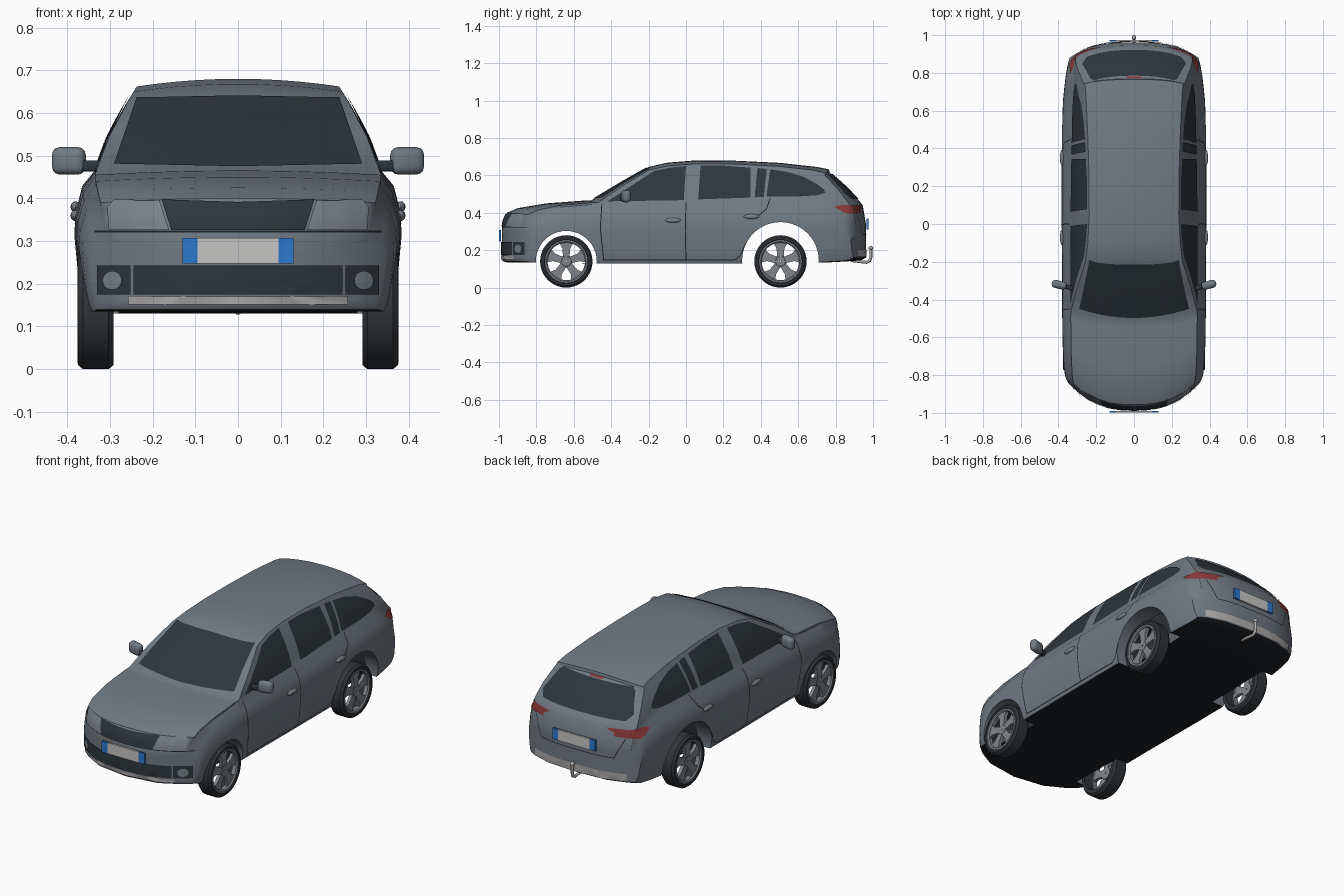
import bpy, bmesh, math
from mathutils import Vector, Matrix
from mathutils.bvhtree import BVHTree

if "Cube" in bpy.data.objects:
    bpy.data.objects.remove(bpy.data.objects["Cube"])

def material(name, r, g, b):
    m = bpy.data.materials.new(name)
    m.diffuse_color = (r, g, b, 1)
    m.use_nodes = True
    m.node_tree.nodes["Principled BSDF"].inputs["Base Color"].default_value = m.diffuse_color
    return m

PAINT = material("grey paint", .165, .195, .225)
GLASS = material("dark glass", .027, .037, .045)
BLACK = material("black underside", .012, .015, .018)
RUBBER = material("tyre rubber", .03, .036, .042)
RED = material("red lamp", .26, .04, .04)
SILVER = material("silver trim", .42, .40, .40)
PLATE = material("plate white", .56, .56, .55)
BLUE = material("plate blue", .025, .19, .62)
LENS = material("lamp lens", .20, .23, .26)
RIM = material("rim metal", .22, .24, .265)

def add(name, bm, *mats, angle=35):
    me = bpy.data.meshes.new(name)
    bm.to_mesh(me)
    bm.free()
    for m in mats:
        me.materials.append(m)
    me.polygons.foreach_set("use_smooth", [True] * len(me.polygons))
    me.set_sharp_from_angle(angle=math.radians(angle))
    ob = bpy.data.objects.new(name, me)
    bpy.context.collection.objects.link(ob)
    return ob

def interp(table, v):
    if v <= table[0][0]:
        return table[0][1]
    for (a, p), (b, q) in zip(table, table[1:]):
        if v <= b:
            return p + (q - p) * (v - a) / (b - a)
    return table[-1][1]

# ---- body shell: stations are y, bottom, shoulder, roof edge, roof centre, half width
STATIONS = [
    (-.985, .15, .30, .305, .31, .345), (-.977, .14, .34, .35, .36, .355),
    (-.957, .135, .38, .39, .40, .365), (-.90, .135, .405, .415, .425, .372),
    (-.75, .135, .43, .44, .45, .378), (-.55, .13, .445, .455, .465, .38),
    (-.505, .13, .45, .456, .467, .38), (-.35, .13, .452, .545, .56, .38),
    (-.20, .13, .453, .628, .645, .381), (-.10, .13, .455, .65, .668, .382),
    (.05, .13, .46, .662, .68, .383), (.25, .13, .465, .661, .679, .383),
    (.50, .13, .47, .648, .667, .382), (.70, .135, .47, .627, .645, .376),
    (.765, .135, .465, .612, .632, .371), (.768, .135, .465, .598, .616, .371),
    (.86, .14, .45, .52, .535, .362), (.925, .145, .435, .455, .465, .352),
    (.945, .15, .42, .43, .44, .347), (.962, .16, .33, .335, .34, .34)]
CABIN = [(.455, .335), (.55, .30), (.64, .25), (.662, .235)]
FLANK = [(0, .93), (.06, .95), (.2, .972), (.55, 1), (.7, .995), (.88, .955)]

def section(st, scale=1):
    y, zb, zs, ze, zt, hw = st
    half = [(0, zb), (.5 * hw, zb), (.8 * hw, zb)]
    half += [(hw * f, zb + t * (zs - zb)) for t, f in FLANK]
    for i in range(6):
        z = zs + (ze - zs) * i / 5
        half.append((interp(CABIN, z) * hw / .38, z))
    xe = half[-1][0]
    half += [(xe * f, zt - (zt - ze) * f * f) for f in (.93, .8, .6, .4, .2, 0)]
    ring = half + [(-x, z) for x, z in half[-2:0:-1]]
    zc = (zb + zt) / 2
    out = []
    for x, z in ring:
        x, z = x * scale, zc + (z - zc) * scale
        # bow the nose and tail in plan
        f = max(0, (-.2 - y) / .78) ** 1.3
        r = min(1, max(0, (y - .5) / .45))
        out.append((x, y + .17 * f * (abs(x) / .375) ** 2.5 - .085 * r * (abs(x) / .345) ** 3, z))
    return out

bm = bmesh.new()
CAP = (.85, .7, .5, .3, .1)
rings = [section(STATIONS[0], s) for s in CAP[::-1]] + [section(s) for s in STATIONS] \
    + [section(STATIONS[-1], s) for s in CAP]
rings = [[bm.verts.new(p) for p in ring] for ring in rings]
for a, b in zip(rings, rings[1:]):
    for i in range(len(a)):
        j = (i + 1) % len(a)
        bm.faces.new((a[i], a[j], b[j], b[i]))
bm.faces.new(rings[0])
bm.faces.new(rings[-1])
bmesh.ops.recalc_face_normals(bm, faces=bm.faces)
for f in bm.faces:
    f.material_index = int(f.normal.z < -.8 and f.calc_center_median().z < .17)
SURFACE = BVHTree.FromBMesh(bm)
body = add("body", bm, PAINT, BLACK)

# ---- wheel arches cut out of the shell, inner caps removed
WHEELS = [(-.64, .14, .163), (.505, .145, .205)]
bm = bmesh.new()
for y, z, r in WHEELS:
    for s in (-1, 1):
        m = Matrix.Translation((s * .43, y, z)) @ Matrix.Rotation(math.pi / 2, 4, 'Y')
        bmesh.ops.create_cone(bm, cap_ends=True, segments=48, radius1=r, radius2=r, depth=.3, matrix=m)
cutter = add("arch_cutter", bm)
cutter.hide_render = True
mod = body.modifiers.new("arches", 'BOOLEAN')
mod.operation, mod.solver, mod.object = 'DIFFERENCE', 'EXACT', cutter
cut = bpy.data.meshes.new_from_object(body.evaluated_get(bpy.context.evaluated_depsgraph_get()))
body.modifiers.clear()
bpy.data.objects.remove(cutter)
bm = bmesh.new()
bm.from_mesh(cut)
bmesh.ops.delete(bm, geom=[f for f in bm.faces if abs(f.normal.x) > .98
                           and abs(abs(f.calc_center_median().x) - .28) < .002], context='FACES')
bm.to_mesh(cut)
bm.free()
cut.set_sharp_from_angle(angle=math.radians(35))
body.data = cut

# ---- thin plates wrapped on the shell from a 2D outline
def decal(name, polys, side, mat, mirror=False, off=.004, step=.015):
    """side: 'x' outline is (y,z); 'front'/'rear' outline is (x,z)."""
    bm = bmesh.new()
    for pts in polys:
        bm.faces.new([bm.verts.new((u, v, 0)) for u, v in pts])
    bmesh.ops.triangulate(bm, faces=bm.faces)
    for k in (0, 1):
        vals = [v.co[k] for v in bm.verts]
        n = Vector((1 - k, k, 0))
        c = min(vals) + step
        while c < max(vals) - .001:
            bmesh.ops.bisect_plane(bm, geom=bm.verts[:] + bm.edges[:] + bm.faces[:], plane_co=n * c, plane_no=n)
            c += step
    missed = []
    for v in bm.verts:
        u, w = v.co.x, v.co.y
        start, d = {'x': ((2, u, w), (-1, 0, 0)), 'front': ((u, -2, w), (0, 1, 0)),
                    'rear': ((u, 2, w), (0, -1, 0))}[side]
        hit, n, _, _ = SURFACE.ray_cast(Vector(start), Vector(d))
        if hit is None:
            missed.append(v)
        else:
            v.co = hit + n * off
    bmesh.ops.delete(bm, geom=missed, context='VERTS')
    bmesh.ops.recalc_face_normals(bm, faces=bm.faces)
    if mirror:
        geo = bmesh.ops.duplicate(bm, geom=bm.verts[:] + bm.edges[:] + bm.faces[:])["geom"]
        for v in [g for g in geo if isinstance(g, bmesh.types.BMVert)]:
            v.co.x *= -1
        bmesh.ops.reverse_faces(bm, faces=[g for g in geo if isinstance(g, bmesh.types.BMFace)])
    return add(name, bm, mat)

def rect(x0, x1, z0, z1):
    return [(x0, z0), (x1, z0), (x1, z1), (x0, z1)]

def disc(x, z, r):
    return [(x + r * math.cos(a * math.pi / 10), z + r * math.sin(a * math.pi / 10)) for a in range(20)]

def line(pts, w=.005):
    out = []
    for a, b in zip(pts, pts[1:]):
        a, b = Vector(a), Vector(b)
        n = Vector((a.y - b.y, b.x - a.x)).normalized() * w / 2
        out.append([a + n, a - n, b - n, b + n])
    return out

# windows
decal("windscreen", [[(-.29, .478), (0, .472), (.29, .478), (.237, .633), (0, .638), (-.237, .633)]], 'front', GLASS)
decal("rear_window", [[(-.25, .472), (.25, .472), (.275, .5), (.228, .592), (.21, .603),
                       (-.21, .603), (-.228, .592), (-.275, .5)]], 'rear', GLASS)
decal("side_windows", [
    [(-.42, .46), (-.17, .622), (-.08, .64), (0, .648), (-.012, .466)],
    [(.065, .47), (.078, .65), (.2, .65), (.345, .639), (.345, .48)],
    [(.367, .481), (.382, .637), (.432, .632), (.416, .484)],
    [(.43, .485), (.45, .63), (.54, .617), (.63, .59), (.70, .552), (.74, .522), (.742, .505), (.70, .492), (.60, .486)],
], 'x', GLASS, True)
# front details
decal("grille", [[(-.155, .325), (.155, .325), (.178, .396), (0, .39), (-.178, .396)]], 'front', GLASS)
decal("headlights", [[(.16, .325), (.30, .325), (.304, .38), (.29, .394), (.183, .394)]], 'front', LENS, True)
decal("lower_intake", [rect(-.243, .243, .175, .243), rect(.25, .328, .175, .243),
                       rect(-.328, -.25, .175, .243)], 'front', GLASS)
decal("fog_lamps", [disc(.29, .208, .022)], 'front', LENS, True, .008)
decal("front_lip", [rect(-.255, .255, .152, .171)], 'front', SILVER)
decal("bumper_seam", line([(-.335, .322), (.335, .322)], .004), 'front', BLACK, off=.002)
# rear details
decal("tail_lamps_rear", [[(.17, .437), (.26, .438), (.335, .43), (.338, .40), (.27, .395), (.22, .415)]], 'rear', RED, True)
decal("tail_lamps_side", [[(.805, .437), (.87, .442), (.925, .43), (.93, .40), (.87, .393), (.83, .41)]], 'x', RED, True)
decal("high_brake_lamp", [rect(-.04, .04, .606, .614)], 'rear', RED)
decal("rear_lip", [rect(-.28, .28, .165, .205)], 'rear', SILVER)
decal("tailgate_seam", line([(-.27, .39), (-.22, .285), (.22, .285), (.27, .39)], .004), 'rear', BLACK, off=.002)
# door gaps
decal("door_seams", line([(0, .455), (-.004, .3), (0, .145)])
      + line([(-.45, .445), (-.458, .32), (-.44, .145)])
      + line([(.45, .475), (.43, .42), (.37, .37)])
      + line([(.318, .235), (.29, .17), (.26, .148), (-.44, .148)]), 'x', BLACK, True, .002)

# ---- simple solids
def box(name, c, size, mat, bevel=0, rot=0):
    bm = bmesh.new()
    bmesh.ops.create_cube(bm, size=1, matrix=Matrix.Translation(c) @ Matrix.Rotation(rot, 4, 'Z')
                          @ Matrix.Diagonal((*size, 1)))
    if bevel:
        bmesh.ops.bevel(bm, geom=bm.edges[:], offset=bevel, segments=3, profile=.5, affect='EDGES')
    return add(name, bm, mat)

def ball(name, c, size, mat):
    bm = bmesh.new()
    bmesh.ops.create_uvsphere(bm, u_segments=20, v_segments=12, radius=1,
                              matrix=Matrix.Translation(c) @ Matrix.Diagonal((*size, 1)))
    return add(name, bm, mat)

for tag, y, z in (("front", -.994, .277), ("rear", .97, .34)):
    box(tag + "_number_plate", (0, y, z), (.19, .01, .06), PLATE)
    for s in (-1, 1):
        box(tag + "_plate_end", (s * .1125, y, z), (.035, .01, .06), BLUE)

for s in (-1, 1):
    box("mirror", (s * .396, -.322, .488), (.08, .042, .064), PAINT, .018, s * .25)
    box("mirror_arm", (s * .345, -.335, .476), (.06, .025, .026), GLASS, .006, s * .25)
    for y, z in ((-.07, .36), (.35, .38)):
        ball("door_handle", (s * .381, y, z), (.011, .042, .013), LENS)

# tow hook
cu = bpy.data.curves.new("tow_hook", 'CURVE')
cu.dimensions, cu.bevel_depth, cu.use_fill_caps = '3D', .008, True
sp = cu.splines.new('POLY')
path = [(.88, .145), (.965, .135), (.982, .143), (.988, .16), (.988, .21)]
sp.points.add(len(path) - 1)
for p, (y, z) in zip(sp.points, path):
    p.co = (0, y, z, 1)
cu.materials.append(SILVER)
bpy.context.collection.objects.link(bpy.data.objects.new("tow_hook", cu))
ball("tow_ball", (0, .988, .212), (.012, .012, .012), SILVER)

# ---- wheels: lathed tyre, rim ring, hub and five flared spokes
def lathe(bm, prof, n=40):
    rows = [[bm.verts.new((x, r * math.cos(2 * math.pi * k / n), r * math.sin(2 * math.pi * k / n)))
             for x, r in prof] for k in range(n)]
    for k in range(n):
        a, b = rows[k], rows[(k + 1) % n]
        for i in range(len(prof)):
            j = (i + 1) % len(prof)
            bm.faces.new((a[i], a[j], b[j], b[i]))

bm = bmesh.new()
lathe(bm, [(-.042, .11), (-.042, .13), (-.03, .14), (.03, .14), (.042, .13), (.043, .118), (.036, .11)])
bmesh.ops.recalc_face_normals(bm, faces=bm.faces)
tyre = add("tyre", bm, RUBBER)
bm = bmesh.new()
lathe(bm, [(.012, .1), (.034, .1), (.04, .106), (.04, .117), (.012, .117)])
lathe(bm, [(.01, .004), (.033, .004), (.033, .026), (.027, .034), (.01, .034)], 20)
for k in range(5):
    rot = Matrix.Rotation(2 * math.pi * k / 5, 4, 'X')
    shape = [(-.017, .02), (.017, .02), (.021, .07), (.04, .102), (-.04, .102), (-.021, .07)]
    lo, hi = [[bm.verts.new(rot @ Vector((x, u, v))) for u, v in shape] for x in (.014, .032)]
    bm.faces.new(lo)
    bm.faces.new(hi)
    for i in range(6):
        j = (i + 1) % 6
        bm.faces.new((lo[i], lo[j], hi[j], hi[i]))
bmesh.ops.recalc_face_normals(bm, faces=bm.faces)
rim = add("rim", bm, RIM)
for part in (tyre, rim):
    for i, (y, s) in enumerate([(y, s) for y, _, _ in WHEELS for s in (1, -1)]):
        ob = part if i == 0 else part.copy()
        if i:
            bpy.context.collection.objects.link(ob)
        ob.location = (s * .333, y, .14)
        ob.rotation_euler.z = 0 if s > 0 else math.pi
